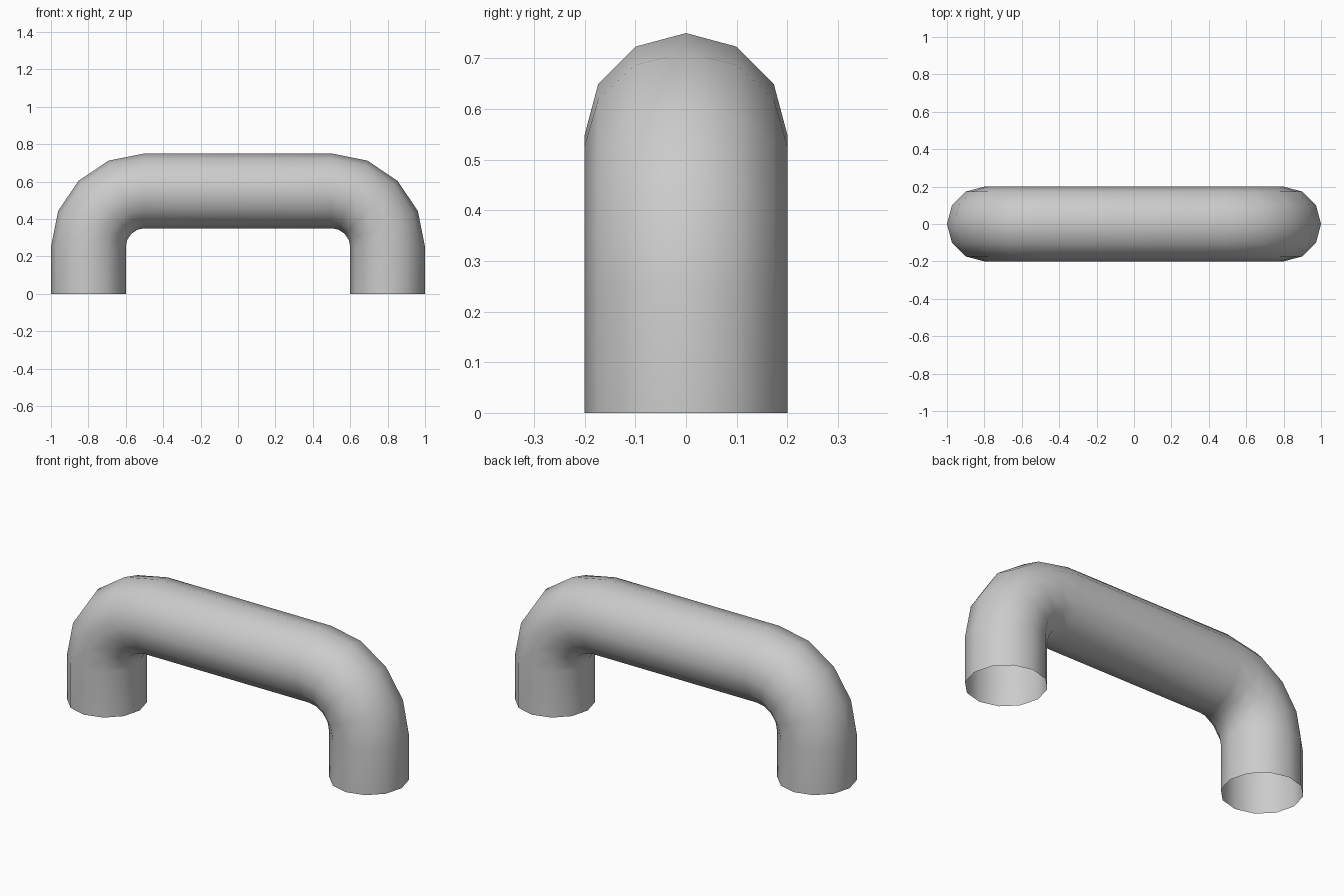
import bpy, bmesh
from math import sin, cos, pi
from mathutils import Vector

if "Cube" in bpy.data.objects:
    bpy.data.objects.remove(bpy.data.objects["Cube"])

SIDES, RADIUS, BEND, STEPS = 12, 0.2, 0.3, 4

# Centre line of the right half: (x, z, tangent angle), foot up through the elbow
half = [(0.8, 0.0, 0.0)]
for i in range(STEPS + 1):
    a = (pi / 2) * i / STEPS
    half.append((0.5 + BEND * cos(a), 0.25 + BEND * sin(a), a))
# Mirror for the left half
path = half + [(-x, z, pi - a) for x, z, a in reversed(half)]

# Sweep a round section along the path, ends left open
bm = bmesh.new()
rings = []
for x, z, a in path:
    out = Vector((cos(a), 0, sin(a)))
    ring = []
    for k in range(SIDES):
        t = 2 * pi * k / SIDES
        p = Vector((x, 0, z)) + out * RADIUS * cos(t) + Vector((0, RADIUS * sin(t), 0))
        ring.append(bm.verts.new(p))
    rings.append(ring)
for r0, r1 in zip(rings, rings[1:]):
    for k in range(SIDES):
        n = (k + 1) % SIDES
        bm.faces.new((r0[k], r0[n], r1[n], r1[k]))
for f in bm.faces:
    f.smooth = True
bm.normal_update()

mesh = bpy.data.meshes.new("pipe_handle")
bm.to_mesh(mesh)
bm.free()
obj = bpy.data.objects.new("pipe_handle", mesh)
bpy.context.collection.objects.link(obj)
